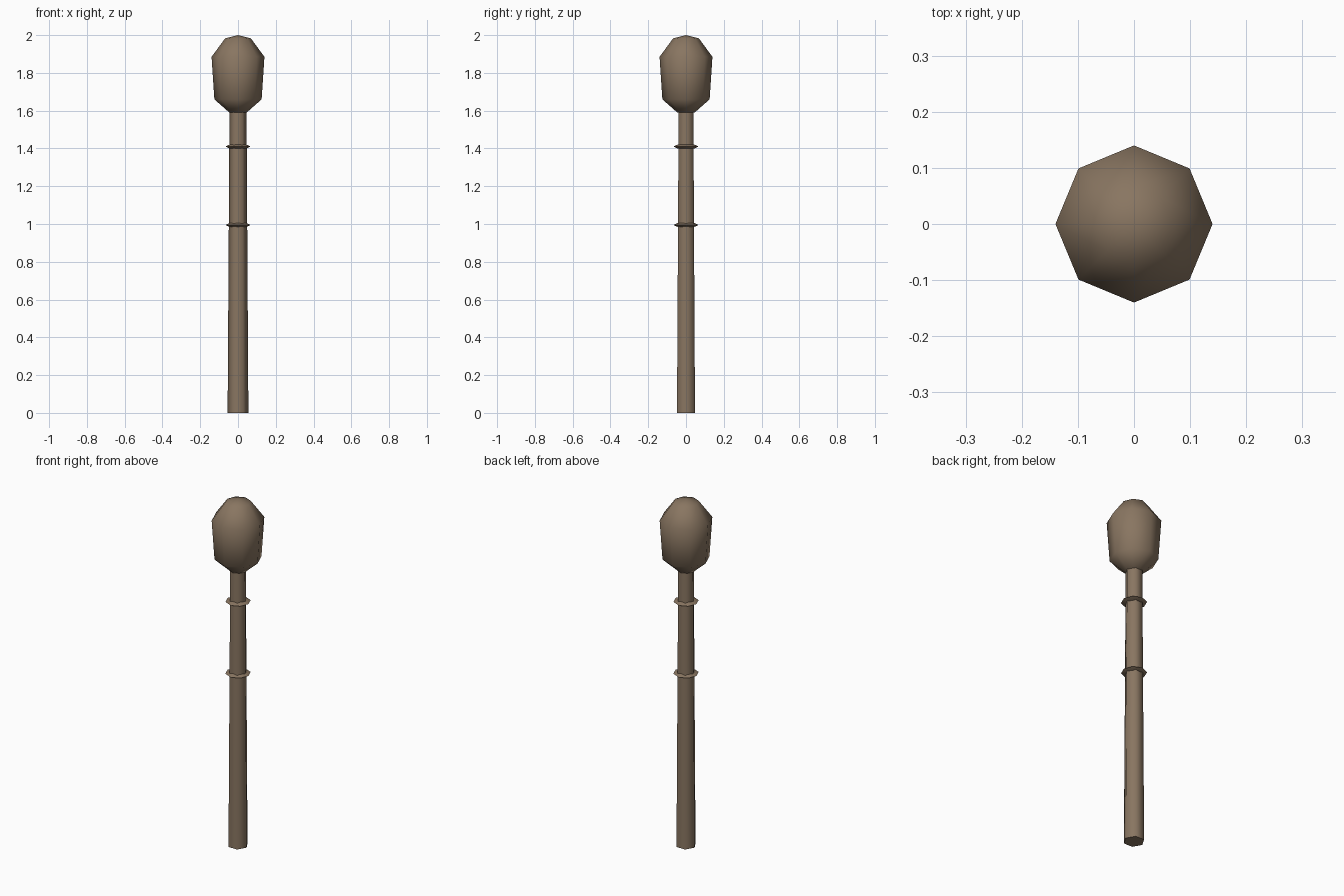
import bpy, bmesh, math

if "Cube" in bpy.data.objects:
    bpy.data.objects.remove(bpy.data.objects["Cube"])

brown = bpy.data.materials.new("reed brown")
brown.diffuse_color = (0.25, 0.18, 0.12, 1)
brown.use_nodes = True
brown.node_tree.nodes["Principled BSDF"].inputs["Base Color"].default_value = brown.diffuse_color


def lathe(name, profile, sides):
    """Stack rings of (radius, height); zero radius makes a tip."""
    bm = bmesh.new()
    rings = []
    for r, z in profile:
        n = sides if r > 0 else 1
        rings.append([bm.verts.new((r * math.cos(math.tau * i / sides),
                                    r * math.sin(math.tau * i / sides), z)) for i in range(n)])
    for a, b in zip(rings, rings[1:]):
        for i in range(sides):
            j = (i + 1) % sides
            if len(b) == 1:
                bm.faces.new((a[i], a[j], b[0]))
            else:
                bm.faces.new((a[i], a[j], b[j], b[i]))
    # close open ends
    bm.faces.new(rings[0][::-1])
    if len(rings[-1]) > 1:
        bm.faces.new(rings[-1])
    bmesh.ops.recalc_face_normals(bm, faces=bm.faces)
    mesh = bpy.data.meshes.new(name)
    bm.to_mesh(mesh)
    bm.free()
    mesh.materials.append(brown)
    obj = bpy.data.objects.new(name, mesh)
    bpy.context.collection.objects.link(obj)
    bpy.ops.object.select_all(action='DESELECT')
    obj.select_set(True)
    bpy.context.view_layer.objects.active = obj
    bpy.ops.object.shade_smooth_by_angle(angle=math.radians(65))
    return obj


# six-sided tapering stem
lathe("stem", [(0.055, 0), (0.050, 0.8), (0.045, 1.62)], 6)

# thin collars around the stem
for name, z in (("lower_collar", 0.995), ("upper_collar", 1.41)):
    lathe(name, [(0.043, z - 0.011), (0.067, z), (0.043, z + 0.011)], 8)

# eight-sided seed head
lathe("seed_head", [(0.046, 1.59), (0.125, 1.66), (0.14, 1.885),
                    (0.068, 1.983), (0, 2.0)], 8)
